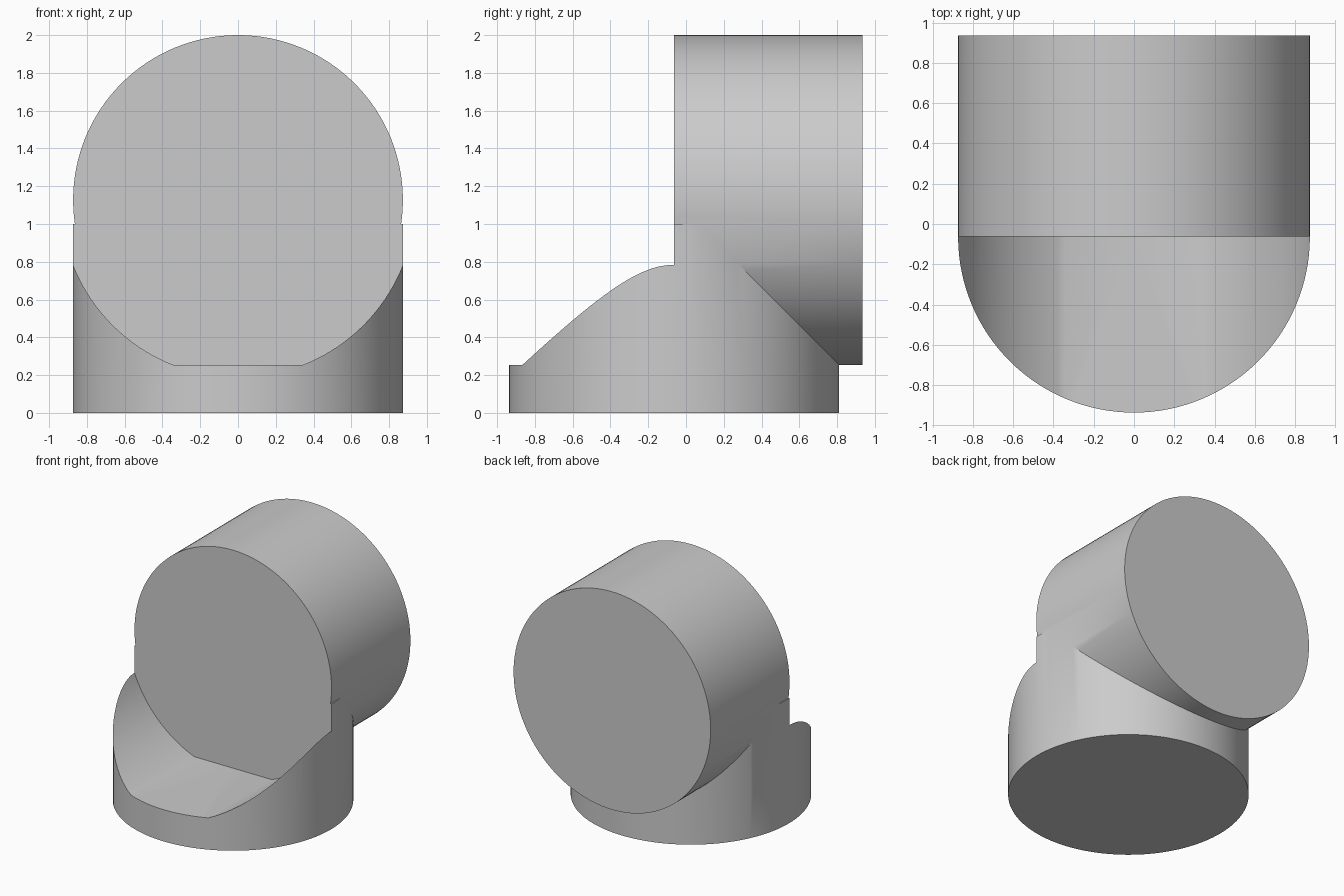
import bpy, bmesh, math
from mathutils import Matrix, Vector

R = 0.873          # radius of both drums
AXIS_Y = -0.063    # axis of the base, also the front plane of the upper drum
AXIS_Z = 1.127     # axis height of the upper drum
BACK_Y = 0.935
SEAT_R = 0.938     # radius of the rounded seat in front
SIDES = 128

cube = bpy.data.objects.get("Cube")
if cube:
    bpy.data.objects.remove(cube, do_unlink=True)

grey = bpy.data.materials.new("plain_grey")
grey.use_nodes = True
colour = (0.6, 0.6, 0.6, 1)
grey.diffuse_color = colour
grey.node_tree.nodes["Principled BSDF"].inputs["Base Color"].default_value = colour


def prism(name, profile, offset):
    """Extrude a closed outline along an offset into a solid object."""
    bm = bmesh.new()
    face = bm.faces.new([bm.verts.new(p) for p in profile])
    top = bmesh.ops.extrude_face_region(bm, geom=[face])["geom"]
    bmesh.ops.translate(bm, vec=offset, verts=[v for v in top if isinstance(v, bmesh.types.BMVert)])
    bmesh.ops.recalc_face_normals(bm, faces=bm.faces)
    mesh = bpy.data.meshes.new(name)
    bm.to_mesh(mesh)
    bm.free()
    mesh.materials.append(grey)
    obj = bpy.data.objects.new(name, mesh)
    bpy.context.collection.objects.link(obj)
    return obj


def arc(radius, start, end, count):
    step = (end - start) / count
    return [(radius * math.cos(start + i * step), radius * math.sin(start + i * step))
            for i in range(count + 1)]


def combine(target, tool, operation):
    """Apply a boolean and remove the tool."""
    mod = target.modifiers.new(operation.title(), 'BOOLEAN')
    mod.operation = operation
    mod.solver = 'EXACT'
    mod.object = tool
    bpy.context.view_layer.objects.active = target
    bpy.ops.object.modifier_apply(modifier=mod.name)
    bpy.data.objects.remove(tool, do_unlink=True)


circle = arc(R, 0, math.tau, SIDES)[:-1]

# Upright base drum
body = prism("drum_body", [(x, y + AXIS_Y, 0) for x, y in circle], Vector((0, 0, 1)))

# Rounded seat with a flat floor, cut from the front half of the base
floor = math.asin(-R / SEAT_R)
seat = arc(SEAT_R, floor, math.pi - floor, SIDES)
cutter = prism("seat_cutter", [(x, AXIS_Y, z + AXIS_Z) for x, z in seat], Vector((0, -2, 0)))
cutter.hide_render = True
combine(body, cutter, 'DIFFERENCE')

# Horizontal upper drum, joined to the base
upper = prism("upper_drum", [(x, AXIS_Y, z + AXIS_Z) for x, z in circle],
              Vector((0, BACK_Y - AXIS_Y, 0)))
combine(body, upper, 'UNION')

# Smooth round walls with crisp rims
bpy.ops.object.select_all(action='DESELECT')
body.select_set(True)
bpy.context.view_layer.objects.active = body
bpy.ops.object.shade_smooth_by_angle(angle=math.radians(30))
